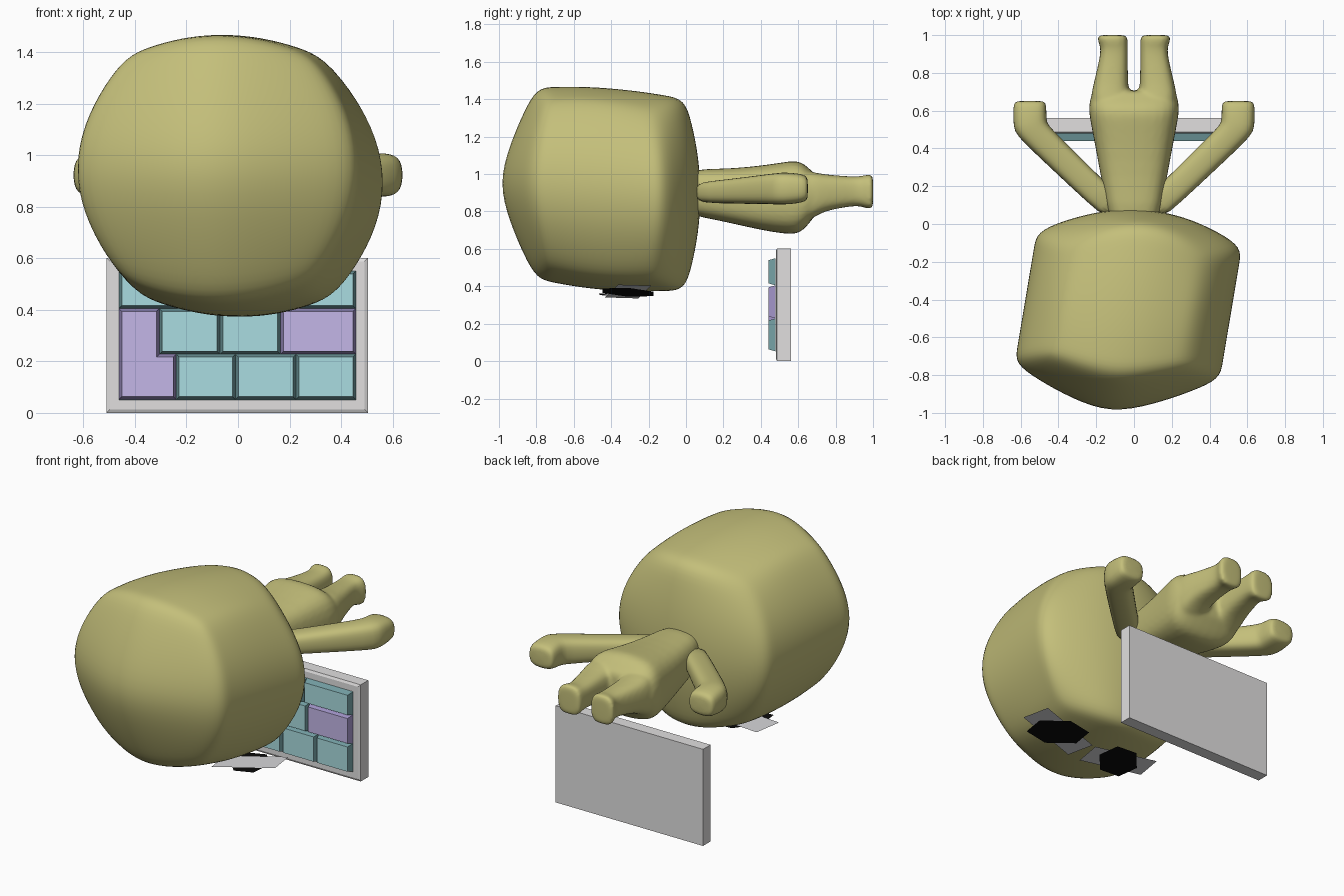
import bpy, bmesh, math
from mathutils import Vector, Matrix

if "Cube" in bpy.data.objects:
    bpy.data.objects.remove(bpy.data.objects["Cube"])


def material(name, rgb):
    m = bpy.data.materials.new(name)
    m.diffuse_color = (*rgb, 1)
    m.use_nodes = True
    m.node_tree.nodes["Principled BSDF"].inputs["Base Color"].default_value = m.diffuse_color
    return m


SKIN = material("olive skin", (0.55, 0.52, 0.195))
GREY = material("light grey", (0.75, 0.74, 0.74))
TEAL = material("teal", (0.40, 0.72, 0.75))
DARK_TEAL = material("dark teal", (0.18, 0.36, 0.38))
PURPLE = material("lilac", (0.56, 0.48, 0.82))
DARK_PURPLE = material("dark lilac", (0.36, 0.30, 0.58))
WHITE = material("eye white", (0.70, 0.70, 0.72))
BLACK = material("black", (0.003, 0.003, 0.003))


def finish(name, bm, mats, subdiv=0):
    me = bpy.data.meshes.new(name)
    bm.normal_update()
    bm.to_mesh(me)
    bm.free()
    ob = bpy.data.objects.new(name, me)
    bpy.context.collection.objects.link(ob)
    for m in mats:
        me.materials.append(m)
    if subdiv:
        mod = ob.modifiers.new("smooth", 'SUBSURF')
        mod.levels = mod.render_levels = subdiv
        for p in me.polygons:
            p.use_smooth = True
    return ob


# Head: a bulging box, tight loops near the edges, skewed and turned about z
def head_point(u, v, w):
    U, V, W = 1 - u * u, 1 - v * v, 1 - w * w
    x = u * (0.36 + 0.193 * W)
    z = w * (0.43 + 0.085 * U + 0.03 * V) - 0.03 * v
    if v < 0:  # pointed crown
        P, Q = (U + 1 - abs(u)) / 2, (W + 1 - abs(w)) / 2
        depth = 0.29 + 0.07 * Q + 0.09 * P + 0.15 * P * Q
    else:
        depth = 0.285 + 0.07 * W + 0.15 * U + 0.02 * U * W
    return Vector((x, v * depth + 0.09 * x, z))


def build_head():
    steps = [-1, -0.76, -0.4, 0, 0.4, 0.76, 1]
    bm = bmesh.new()
    turn = Matrix.Translation((-0.03, -0.43, 0.92)) @ Matrix.Rotation(math.radians(-9.5), 4, 'Z')
    cache = {}

    def vert(p):
        if p not in cache:
            cache[p] = bm.verts.new(turn @ head_point(*p))
        return cache[p]

    for axis in range(3):
        for side in (-1, 1):
            for i in range(6):
                for j in range(6):
                    quad = []
                    for a, b in ((i, j), (i + 1, j), (i + 1, j + 1), (i, j + 1)):
                        p = [steps[a], steps[b]]
                        p.insert(axis, side)
                        quad.append(vert(tuple(p)))
                    bm.faces.new(quad)
    bmesh.ops.recalc_face_normals(bm, faces=bm.faces)
    finish("head", bm, [SKIN], 2)


# Rounded loft: each section is (outer xy, inner xy, z low, z high)
def loft(bm, sections, mirror=1, n=16, power=0.68):
    rings = []
    for (ax, ay), (bx, by), lo, hi in sections:
        ring = []
        for k in range(n):
            t = 2 * math.pi * k / n
            c, s = math.cos(t), math.sin(t)
            c = math.copysign(abs(c) ** power, c)
            s = math.copysign(abs(s) ** power, s)
            x = (ax + bx) / 2 + c * (ax - bx) / 2
            y = (ay + by) / 2 + c * (ay - by) / 2
            z = (lo + hi) / 2 + s * (hi - lo) / 2
            ring.append(bm.verts.new((x * mirror, y, z)))
        rings.append(ring)
    for r, q in zip(rings, rings[1:]):
        for k in range(n):
            bm.faces.new((r[k], r[(k + 1) % n], q[(k + 1) % n], q[k]))
    bm.faces.new(rings[0])
    bm.faces.new(rings[-1])
    bmesh.ops.recalc_face_normals(bm, faces=bm.faces)


def build_body():
    # Torso: y, half width, z low, z high
    torso = [(0.0, 0.13, 0.78, 1.02), (0.1, 0.15, 0.765, 1.03),
             (0.25, 0.178, 0.733, 1.032), (0.42, 0.21, 0.693, 1.05),
             (0.54, 0.234, 0.676, 1.07), (0.59, 0.242, 0.676, 1.075),
             (0.63, 0.242, 0.698, 1.06), (0.67, 0.234, 0.75, 1.02),
             (0.695, 0.222, 0.78, 1.0), (0.707, 0.19, 0.81, 0.98)]
    # Legs: y, inner x, outer x, z low, z high
    leg = [(0.6, 0.02, 0.232, 0.72, 1.03), (0.68, 0.022, 0.229, 0.765, 1.012),
           (0.74, 0.03, 0.216, 0.80, 1.0), (0.83, 0.032, 0.194, 0.818, 0.992),
           (0.91, 0.032, 0.177, 0.83, 0.987), (0.945, 0.032, 0.181, 0.823, 0.992),
           (0.975, 0.032, 0.195, 0.811, 1.0), (0.995, 0.034, 0.194, 0.812, 0.998),
           (1.001, 0.045, 0.185, 0.825, 0.985)]
    arm = [((0.14, 0.02), (0.04, 0.12), 0.85, 0.955),
           ((0.24, 0.107), (0.14, 0.21), 0.842, 0.965),
           ((0.42, 0.275), (0.31, 0.38), 0.84, 0.985),
           ((0.59, 0.435), (0.44, 0.508), 0.837, 1.005),
           ((0.637, 0.49), (0.462, 0.54), 0.836, 1.01),
           ((0.64, 0.55), (0.462, 0.58), 0.838, 1.008),
           ((0.64, 0.625), (0.464, 0.63), 0.848, 1.0),
           ((0.632, 0.645), (0.472, 0.645), 0.86, 0.985),
           ((0.61, 0.652), (0.49, 0.652), 0.88, 0.965)]
    body = bmesh.new()
    loft(body, [((h, y), (-h, y), lo, hi) for y, h, lo, hi in torso])
    for label, m in (("right", 1), ("left", -1)):
        loft(body, [((b, y), (a, y), lo, hi) for y, a, b, lo, hi in leg], m)
        bm = bmesh.new()
        loft(bm, arm, m)
        finish(label + "_arm", bm, [SKIN], 1)
    # Torso and legs melt into one skin
    ob = finish("torso_and_legs", body, [SKIN], 1)
    mod = ob.modifiers.new("merge", 'REMESH')
    mod.mode, mod.voxel_size, mod.use_smooth_shade = 'VOXEL', 0.011, True
    mod = ob.modifiers.new("relax", 'SMOOTH')
    mod.factor, mod.iterations = 0.5, 8


# Raised tile with sloping sides, from an outline in x and z
def tile(name, outline, y, rise, slope, mats):
    bm = bmesh.new()
    face = bm.faces.new([bm.verts.new((x, y, z)) for x, z in outline])
    bm.normal_update()
    ring = bmesh.ops.inset_region(bm, faces=[face], thickness=slope,
                                  use_boundary=True, use_even_offset=True)
    for v in face.verts:
        v.co.y = y - rise
    for f in ring["faces"]:
        f.material_index = len(mats) - 1
    finish(name, bm, mats)


def rect(x0, x1, z0, z1):
    return [(x0, z0), (x1, z0), (x1, z1), (x0, z1)]


def build_panel():
    # Backing slab with a softened front rim
    bm = bmesh.new()
    bmesh.ops.create_cube(bm, size=1, matrix=Matrix.Translation((-0.0025, 0.524, 0.301))
                          @ Matrix.Diagonal((1.015, 0.074, 0.602, 1)))
    finish("panel", bm, [GREY])
    tile("panel_front", rect(-0.51, 0.505, 0, 0.602), 0.487, 0.007, 0.014, [GREY])
    # Dark bed seen in the gaps between tiles
    tile("tile_bed", rect(-0.462, 0.457, 0.05, 0.55), 0.4795, 0.002, 0.002, [DARK_TEAL])
    teal, lilac = [TEAL, DARK_TEAL], [PURPLE, DARK_PURPLE]
    tiles = [(-0.24, -0.01, 0.052, 0.228, teal), (-0.01, 0.225, 0.052, 0.228, teal),
             (0.225, 0.457, 0.052, 0.228, teal), (-0.305, -0.07, 0.228, 0.405, teal),
             (-0.07, 0.165, 0.228, 0.405, teal), (0.165, 0.457, 0.228, 0.405, lilac),
             (-0.462, -0.17, 0.405, 0.55, teal), (-0.17, 0.14, 0.405, 0.55, teal),
             (0.14, 0.457, 0.405, 0.55, teal)]
    for i, (x0, x1, z0, z1, mats) in enumerate(tiles):
        tile(f"tile_{i + 1}", rect(x0, x1, z0, z1), 0.479, 0.039, 0.011, mats)
    corner = [(-0.462, 0.052), (-0.24, 0.052), (-0.24, 0.228),
              (-0.305, 0.228), (-0.305, 0.405), (-0.462, 0.405)]
    tile("corner_tile", corner, 0.479, 0.039, 0.011, lilac)


# Thin flat eye plates under the head, facing down
def eye_plate(name, points, place, drop, mat):
    bm = bmesh.new()
    face = bm.faces.new([bm.verts.new(place @ Vector((x, y, -drop))) for x, y in points])
    bm.normal_update()
    if face.normal.z > 0:
        face.normal_flip()
    finish(name, bm, [mat])


def build_eyes():
    for label, m, x, y, z, tilt in (("right", 1, 0.30, -0.31, 0.372, -10),
                                    ("left", -1, -0.16, -0.33, 0.36, 3)):
        place = Matrix.Translation((x, y, z)) @ Matrix.Rotation(math.radians(tilt), 4, 'Y')
        # White strip across, slightly turned
        a = math.radians(10)
        strip = [(m * (px * math.cos(a) - py * math.sin(a)), px * math.sin(a) + py * math.cos(a))
                 for px, py in ((-0.2, -0.09), (0.2, -0.09), (0.2, 0.09), (-0.2, 0.09))]
        eye_plate(label + "_eye_white", strip, place, 0, WHITE)
        # Slanted hexagonal pupil
        a = math.radians(131)
        hexagon = []
        for k in range(6):
            t = math.pi / 3 * k
            px, py = 0.18 * math.cos(t), 0.12 * math.sin(t)
            hexagon.append((m * (px * math.cos(a) - py * math.sin(a)),
                            px * math.sin(a) + py * math.cos(a)))
        eye_plate(label + "_pupil", hexagon, place, 0.004, BLACK)


build_head()
build_body()
build_panel()
build_eyes()
